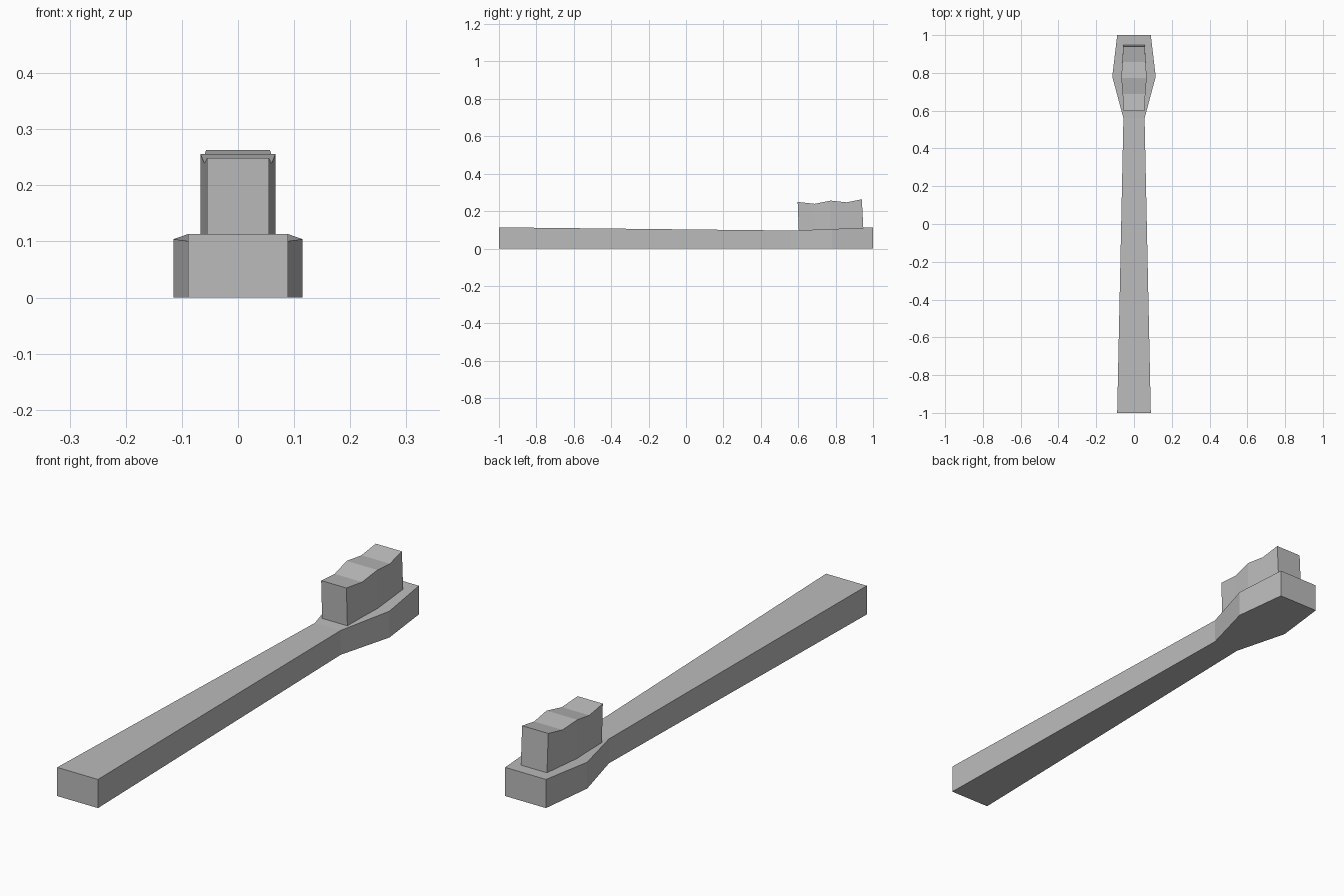
import bpy
import bmesh

cube = bpy.data.objects.get("Cube")
if cube:
    bpy.data.objects.remove(cube, do_unlink=True)

grey = bpy.data.materials.new("plain_grey")
grey.use_nodes = True
colour = (0.5, 0.5, 0.5, 1)
grey.diffuse_color = colour
grey.node_tree.nodes["Principled BSDF"].inputs["Base Color"].default_value = colour


def loft(name, sections):
    """Join rectangular sections: bottom y, top y, half width, bottom z, top z."""
    bm = bmesh.new()
    rings = []
    for y_low, y_high, half, low, high in sections:
        corners = [(-half, y_low, low), (half, y_low, low),
                   (half, y_high, high), (-half, y_high, high)]
        rings.append([bm.verts.new(c) for c in corners])
    for a, b in zip(rings, rings[1:]):
        for i in range(4):
            j = (i + 1) % 4
            bm.faces.new((a[i], a[j], b[j], b[i]))
    bm.faces.new(rings[0])
    bm.faces.new(rings[-1])
    bmesh.ops.recalc_face_normals(bm, faces=bm.faces)
    mesh = bpy.data.meshes.new(name)
    bm.to_mesh(mesh)
    bm.free()
    mesh.materials.append(grey)
    obj = bpy.data.objects.new(name, mesh)
    bpy.context.collection.objects.link(obj)
    return obj


# Tapering handle that flares into the head
body = [(-1, 0.089, 0.113), (0.56, 0.056, 0.096),
        (0.78, 0.115, 0.104), (1, 0.089, 0.113)]
loft("handle_and_head", [(y, y, half, 0, top) for y, half, top in body])

# Bristle block with a wavy top
loft("bristles", [
    (0.603, 0.597, 0.055, 0.097, 0.249),
    (0.69, 0.688, 0.060, 0.100, 0.239),
    (0.773, 0.773, 0.067, 0.103, 0.256),
    (0.86, 0.858, 0.062, 0.106, 0.247),
    (0.948, 0.94, 0.057, 0.110, 0.263),
])
